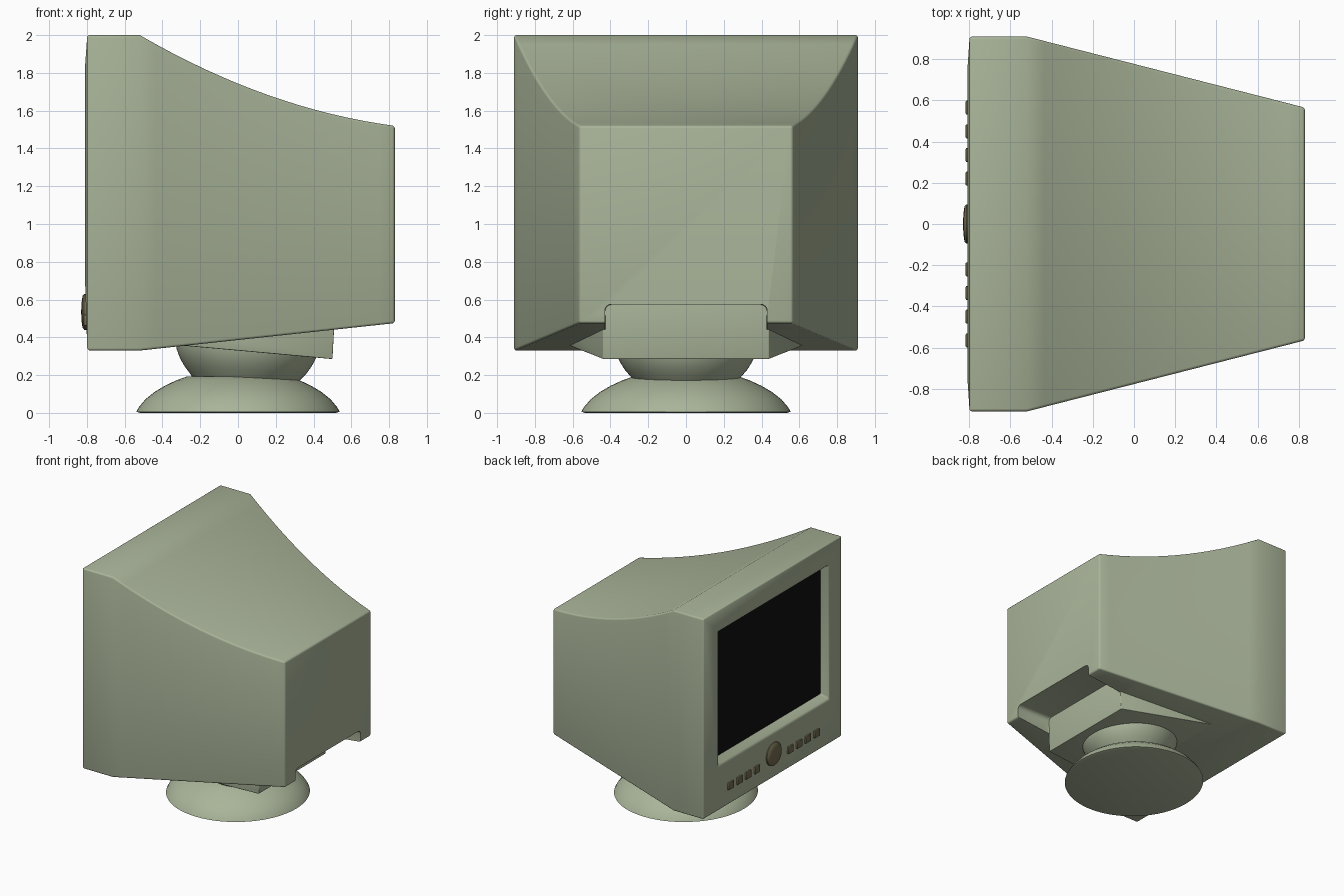
import bpy, bmesh, math
from mathutils import Matrix

if "Cube" in bpy.data.objects:
    bpy.data.objects.remove(bpy.data.objects["Cube"])


def material(name, rgb):
    m = bpy.data.materials.new(name)
    m.diffuse_color = (*rgb, 1)
    m.use_nodes = True
    m.node_tree.nodes["Principled BSDF"].inputs["Base Color"].default_value = m.diffuse_color
    return m


CASE = material("case_green", (0.40, 0.46, 0.32))
GLASS = material("screen_black", (0.005, 0.005, 0.005))
BUTTON = material("button_brown", (0.17, 0.15, 0.08))


def finish(name, bm, mat, bevel=0, segments=3, angle=35):
    bmesh.ops.recalc_face_normals(bm, faces=bm.faces)
    me = bpy.data.meshes.new(name)
    bm.to_mesh(me)
    bm.free()
    ob = bpy.data.objects.new(name, me)
    bpy.context.collection.objects.link(ob)
    me.materials.append(mat)
    bpy.ops.object.select_all(action='DESELECT')
    ob.select_set(True)
    bpy.context.view_layer.objects.active = ob
    if bevel:
        b = ob.modifiers.new("bevel", 'BEVEL')
        b.width, b.segments = bevel, segments
        b.limit_method, b.angle_limit = 'ANGLE', math.radians(angle)
        bpy.ops.object.modifier_apply(modifier="bevel")
    bpy.ops.object.shade_smooth_by_angle(angle=math.radians(35))
    return ob


def loft(rings):
    """Skin a list of equal-length rings of points and cap both ends."""
    bm = bmesh.new()
    vs = [[bm.verts.new(p) for p in r] for r in rings]
    n = len(vs[0])
    for a, b in zip(vs, vs[1:]):
        for i in range(n):
            bm.faces.new((a[i], a[(i + 1) % n], b[(i + 1) % n], b[i]))
    bm.faces.new(vs[0])
    bm.faces.new(vs[-1])
    return bm


def rect(x, hw, z0, z1):
    return [(x, -hw, z0), (x, hw, z0), (x, hw, z1), (x, -hw, z1)]


def lathe(profile, matrix=Matrix(), n=64):
    bm = loft([[(r * math.cos(2 * math.pi * i / n), r * math.sin(2 * math.pi * i / n), z)
                for i in range(n)] for r, z in profile])
    bm.transform(matrix)
    return bm


def box(x0, x1, y, hw, z0, z1):
    bm = loft([rect(x0, hw, z0, z1), rect(x1, hw, z0, z1)])
    bm.transform(Matrix.Translation((0, y, 0)))
    return bm


# Casing: screen recess, bezel, then the tapered shell with a concave top
rings = [rect(-0.72, 0.71, 0.75, 1.80), rect(-0.81, 0.73, 0.71, 1.83),
         rect(-0.798, 0.91, 0.33, 2.0)]
for i in range(17):
    u = 1.35 * i / 16
    rings.append(rect(-0.52 + u, 0.91 - 0.345 * u / 1.35,
                      0.33 + 0.145 * u / 1.35, 2.0 - 0.58 * u + 0.166 * u * u))
casing = finish("casing", loft(rings), CASE, bevel=0.013)

# Rounded cable slot cut out of the lower back
cutter = finish("slot_cutter", box(0.49, 0.98, 0, 0.43, 0.1, 0.575), CASE, bevel=0.035, segments=4)
cutter.hide_render = True
cut = casing.modifiers.new("slot", 'BOOLEAN')
cut.operation, cut.object, cut.solver = 'DIFFERENCE', cutter, 'EXACT'
bpy.ops.object.select_all(action='DESELECT')
casing.select_set(True)
bpy.context.view_layer.objects.active = casing
bpy.ops.object.modifier_apply(modifier="slot")
bpy.data.objects.remove(cutter)
bpy.ops.object.shade_smooth_by_angle(angle=math.radians(35))

# Bulging glass screen
bm = bmesh.new()
bmesh.ops.create_grid(bm, x_segments=20, y_segments=16, size=1)
for v in bm.verts:
    a, b = v.co.x, v.co.y
    v.co = (-0.74 - 0.03 * (1 - a * a) * (1 - b * b), -0.712 * a, 1.275 + 0.53 * b)
screen = finish("screen", bm, GLASS)

# Front controls: one round knob and two mirrored rows of buttons
to_front = Matrix.Translation((-0.79, 0, 0.535)) @ Matrix.Rotation(-math.pi / 2, 4, 'Y')
finish("power_knob", lathe([(0.095, 0), (0.095, 0.024), (0.085, 0.033), (0.05, 0.038), (0.01, 0.04)],
                           to_front, 40), BUTTON)
for side in (-1, 1):
    for i, y in enumerate((0.22, 0.335, 0.45, 0.565)):
        finish(f"button_{'right' if side < 0 else 'left'}_{i + 1}",
               box(-0.817, -0.78, side * y, 0.034, 0.46, 0.52), BUTTON, bevel=0.005, segments=2)

# Wedge-shaped swivel plate under the casing
finish("swivel_plate", loft([rect(-0.36, 0.635, 0.362, 0.45),
                             [(0.5, -0.44, 0.285), (0.5, 0.44, 0.285),
                              (0.517, 0.44, 0.60), (0.517, -0.44, 0.60)]]), CASE, bevel=0.005)

# Tilted neck bowl
tilt = Matrix.Translation((0.035, 0, 0.195)) @ Matrix.Rotation(math.radians(4), 4, 'Y')
finish("neck_bowl", lathe([(0.27, -0.03), (0.295, 0), (0.325, 0.035), (0.35, 0.075),
                           (0.37, 0.12), (0.375, 0.15)], tilt), CASE)

# Domed foot
finish("foot", lathe([(0.52, 0), (0.538, 0.006), (0.525, 0.03), (0.49, 0.072), (0.44, 0.112),
                      (0.385, 0.145), (0.325, 0.173), (0.27, 0.193), (0.22, 0.195)],
                     Matrix.Diagonal((1, 1.03, 1, 1))), CASE)
